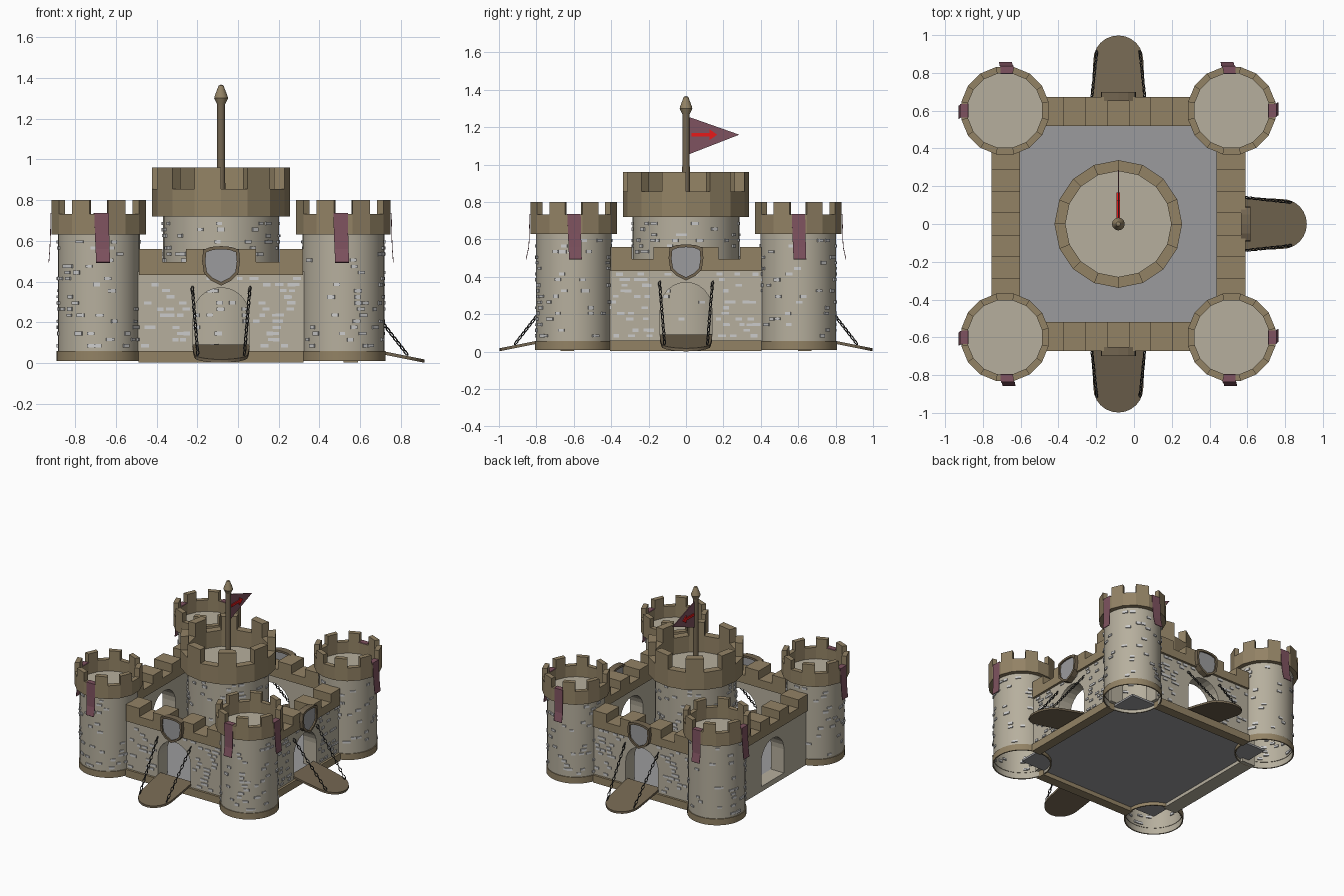
import bpy, bmesh, math, random
from mathutils import Matrix, Vector

if "Cube" in bpy.data.objects:
    bpy.data.objects.remove(bpy.data.objects["Cube"])

random.seed(4)
CX, S = -0.083, 0.6          # castle centre, tower offset
N, Q = 0.672, math.pi / 2    # wall outer distance, quarter turn


def mat(name, c):
    m = bpy.data.materials.new(name)
    m.diffuse_color = (*c, 1)
    m.use_nodes = True
    m.node_tree.nodes["Principled BSDF"].inputs["Base Color"].default_value = m.diffuse_color
    return m


STONE = mat("stone", (0.47, 0.43, 0.34))
TRIM = mat("trim", (0.29, 0.225, 0.13))
WOOD = mat("wood", (0.17, 0.13, 0.08))
GREY = mat("grey", (0.33, 0.33, 0.34))
CLOTH = mat("cloth", (0.21, 0.085, 0.115))
IRON = mat("iron", (0.03, 0.03, 0.03))
RED = mat("red", (0.8, 0.01, 0.01))


def side(a):
    """Local frame: -y points outwards, x runs along the wall."""
    return Matrix.Translation((CX, 0, 0)) @ Matrix.Rotation(a, 4, 'Z')


def finish(name, bm, m=None, mw=Matrix(), smooth=False, normals=True):
    bmesh.ops.remove_doubles(bm, verts=bm.verts, dist=1e-5)
    if normals:
        bmesh.ops.recalc_face_normals(bm, faces=bm.faces)
    me = bpy.data.meshes.new(name)
    bm.to_mesh(me)
    bm.free()
    o = bpy.data.objects.new(name, me)
    bpy.context.collection.objects.link(o)
    o.matrix_world = mw
    if m:
        me.materials.append(m)
    if smooth:
        bpy.context.view_layer.objects.active = o
        o.select_set(True)
        bpy.ops.object.shade_smooth_by_angle(angle=math.radians(35))
        o.select_set(False)
    return o


def prism(name, pts, f, m=None, mw=Matrix()):
    """Extrude a 2D outline; f(u, v, t) maps it to space for t = 0 and 1."""
    bm = bmesh.new()
    a, b = ([bm.verts.new(f(u, v, t)) for u, v in pts] for t in (0, 1))
    bm.faces.new(a)
    bm.faces.new(b[::-1])
    for i in range(len(pts)):
        j = (i + 1) % len(pts)
        bm.faces.new((a[i], a[j], b[j], b[i]))
    return finish(name, bm, m, mw)


def slab(name, pts, d0, d1, m, mw):
    """Upright outline (x, z) extruded between outward distances d0 and d1."""
    return prism(name, pts, lambda u, v, t: (u, -(d0 + (d1 - d0) * t), v), m, mw)


def rect(u0, u1, v0, v1):
    return [(u0, v0), (u1, v0), (u1, v1), (u0, v1)]


def loft(bm, rings, loop=False):
    vs = [[bm.verts.new(p) for p in r] for r in rings]
    for a, b in zip(vs, vs[1:] + vs[:1] if loop else vs[1:]):
        for i in range(len(a)):
            j = (i + 1) % len(a)
            bm.faces.new((a[i], a[j], b[j], b[i]))


def lathe(name, prof, n, m, at, smooth=True):
    bm = bmesh.new()
    loft(bm, [[(r * math.cos(2 * math.pi * i / n), r * math.sin(2 * math.pi * i / n), z)
               for i in range(n)] for r, z in prof])
    return finish(name, bm, m, Matrix.Translation(at), smooth)


def crown(name, ro, ri, z0, z1, z2, phase, at, n=16):
    """Ring of wedges with every second one raised as a merlon."""
    bm = bmesh.new()

    def quad(*ps):
        bm.faces.new([bm.verts.new((r * math.cos(a), r * math.sin(a), z)) for r, a, z in ps])
    for i in range(n):
        a, b = (phase + 2 * math.pi * k / n for k in (i, i + 1))
        levels = (z0, z1, z2) if i % 2 else (z0, z1)
        for lo, hi in zip(levels, levels[1:]):
            quad((ro, a, lo), (ro, b, lo), (ro, b, hi), (ro, a, hi))
            quad((ri, b, lo), (ri, a, lo), (ri, a, hi), (ri, b, hi))
        top = levels[-1]
        quad((ro, a, top), (ro, b, top), (ri, b, top), (ri, a, top))
        quad((ri, a, z0), (ri, b, z0), (ro, b, z0), (ro, a, z0))
        if i % 2:
            quad((ri, a, z1), (ro, a, z1), (ro, a, z2), (ri, a, z2))
            quad((ro, b, z1), (ri, b, z1), (ri, b, z2), (ro, b, z2))
    finish(name, bm, TRIM, Matrix.Translation(at), normals=False)


def brick(bm, m):
    w, h = random.uniform(0.028, 0.042), random.uniform(0.013, 0.019)
    bmesh.ops.create_cube(bm, size=1, matrix=m @ Matrix.Diagonal((w, 0.016, h, 1)))


def round_bricks(name, r, z0, z1, count, at):
    bm = bmesh.new()
    rows = int((z1 - z0) / 0.03)
    for k in range(count):
        z = z0 + 0.03 * (k % rows) + 0.015
        brick(bm, Matrix.Rotation(random.uniform(0, 2 * math.pi), 4, 'Z')
              @ Matrix.Translation((0, -r, z)))
    finish(name, bm, None, Matrix.Translation(at))


# courtyard floor
prism("courtyard_floor", rect(-0.6, 0.6, -0.6, 0.6),
      lambda u, v, t: (u + CX, v, 0.035 + 0.015 * t), GREY)

# corner towers
for sx in (-1, 1):
    for sy in (-1, 1):
        at = Vector((CX + S * sx, S * sy, 0))
        lathe("tower_body", [(0.201, 0.012), (0.201, 0.64)], 32, STONE, at)
        lathe("tower_base", [(0.198, 0.01), (0.207, 0.01), (0.207, 0.058), (0.198, 0.058)], 32, TRIM, at)
        lathe("tower_floor", [(0.203, 0.645), (0.0, 0.645)], 32, STONE, at)
        crown("tower_crown", 0.236, 0.2, 0.63, 0.732, 0.80, -math.pi / 16, at)
        round_bricks("tower_bricks", 0.199, 0.07, 0.62, 85, at)
        # banners hang over the two outward crenels
        for a in (Q if sx > 0 else -Q, 0 if sy < 0 else 2 * Q):
            bm = bmesh.new()
            end = 0.247 if abs(a) == Q else 0.257
            prof = [(0.196, 0.737), (0.237, 0.737), (0.239, 0.63), (0.242, 0.56), (end, 0.495)]
            off = 0 if abs(a) == Q else (0.012 if sx < 0 else -0.015) * -sy
            loft(bm, [[(off - 0.037 + k * 0.003, -d, z), (off + 0.035 + k * 0.002, -d, z),
                       (off + 0.035 + k * 0.002, -d + 0.003, z - 0.003),
                       (off - 0.037 + k * 0.003, -d + 0.003, z - 0.003)] for k, (d, z) in enumerate(prof)])
            bmesh.ops.holes_fill(bm, edges=bm.edges)
            finish("tower_banner", bm, CLOTH, Matrix.Translation(at) @ Matrix.Rotation(a, 4, 'Z'))

# central keep
at = Vector((CX, 0, 0))
lathe("keep_body", [(0.285, 0.04), (0.285, 0.73)], 32, STONE, at)
lathe("keep_floor", [(0.29, 0.73), (0.0, 0.73)], 32, STONE, at)
crown("keep_crown", 0.338, 0.28, 0.72, 0.855, 0.96, -Q, at)
round_bricks("keep_bricks", 0.283, 0.07, 0.71, 170, at)

# flagpole, pennant and arrow
lathe("flagpole", [(0.021, 0.72), (0.019, 1.29)], 12, WOOD, at)
lathe("pole_finial", [(0.0, 1.27), (0.02, 1.27), (0.034, 1.30), (0.031, 1.312), (0.012, 1.362), (0, 1.367)],
      12, TRIM, at)
prism("pennant", [(0.015, 1.255), (0.285, 1.16), (0.015, 1.055)],
      lambda u, v, t: (CX - 0.003 + 0.006 * t, u, v), CLOTH)
prism("pennant_arrow", [(0.03, 1.151), (0.125, 1.151), (0.125, 1.131), (0.167, 1.16), (0.125, 1.189),
                        (0.125, 1.169), (0.03, 1.169)],
      lambda u, v, t: (CX - 0.01 + 0.02 * t, u, v), RED)

# shared outlines: arched wall, crenellated cap, shield, bridge
R, SPRING = 0.138, 0.232
arch = [(R * math.cos(t * math.pi / 12), SPRING + R * math.sin(t * math.pi / 12)) for t in range(13)]
wall = [(0.43, 0.05), (0.43, 0.45), (-0.43, 0.45), (-0.43, 0.05), (-R, 0.05)] + arch[::-1] + [(R, 0.05)]
cap, P = [(-0.4025, 0.432), (0.4025, 0.432)], 0.115
for k in range(3, -4, -1):
    z = 0.56 if k % 2 else 0.495
    cap += [((k + 0.5) * P, z), ((k - 0.5) * P, z)]
half = [(0.05, 0.57), (0.088, 0.556), (0.093, 0.50), (0.084, 0.44), (0.05, 0.405)]
shield = [(0, 0.574)] + half + [(0, 0.38)] + [(-x, z) for x, z in half[::-1]]
panel = [(x * 0.83, 0.483 + (z - 0.483) * 0.83) for x, z in shield]
deck = [(0.14, 0.63), (0.138, 0.75)] + [(0.132 * math.cos(t * Q / 6), 0.868 + 0.13 * math.sin(t * Q / 6))
                                        for t in range(13)] + [(-0.138, 0.75), (-0.14, 0.63)]


def chain(name, p, q, mw, n=15):
    bm = bmesh.new()
    d = q - p
    rot = d.to_track_quat('X', 'Z').to_matrix().to_4x4()
    for k in range(n):
        m = Matrix.Translation(p + d * (k + 0.5) / n) @ rot @ Matrix.Rotation(Q * (k % 2) + Q / 2, 4, 'X')
        rings = []
        for i in range(10):
            c, s = math.cos(i * math.pi / 5), math.sin(i * math.pi / 5)
            rings.append([m @ Vector((c * (0.0165 + 0.003 * math.cos(j * 4 * Q / 5)),
                                      s * (0.008 + 0.003 * math.cos(j * 4 * Q / 5)),
                                      0.003 * math.sin(j * 4 * Q / 5))) for j in range(5)])
        loft(bm, rings, True)
    finish(name, bm, IRON, mw, True)


for k in range(4):
    mw = side(k * Q)
    slab("wall", wall, 0.545, 0.655, STONE, mw)
    slab("wall_cap", cap, 0.52, N, TRIM, mw)
    if k == 3:   # plain rear side: open archway only
        slab("wall_sill", rect(-0.43, 0.43, 0.01, 0.05), 0.545, 0.655, STONE, mw)
        continue
    slab("wall_base", rect(-0.405, 0.405, 0.003, 0.06), 0.6, N, TRIM, mw)
    # shield: raised rim around a recessed panel
    bm = bmesh.new()
    loft(bm, [[(x, -d, z) for x, z in ring] for ring, d in
              ((shield, 0.65), (shield, 0.699), (panel, 0.699), (panel, 0.65))], True)
    finish("shield_rim", bm, WOOD, mw)
    slab("shield_panel", panel, 0.66, 0.687, GREY, mw)
    prism("drawbridge", deck, lambda u, v, t: (u, -v, 0.083 - (v - N) * 0.2 - 0.016 * t), WOOD, mw)
    for s in (-1, 1):
        chain("bridge_chain", Vector((0.142 * s, -0.655, 0.375)), Vector((0.114 * s, -0.915, 0.04)), mw)
    # scattered wall bricks around the arch
    bm = bmesh.new()
    for i in range(85):
        x, z = random.uniform(-0.39, 0.39), 0.085 + 0.03 * (i % 12)
        if abs(x) > R + 0.025 or z > SPRING + R + 0.02:
            brick(bm, Matrix.Translation((x, -0.653, z)))
    finish("wall_bricks", bm, None, mw)
